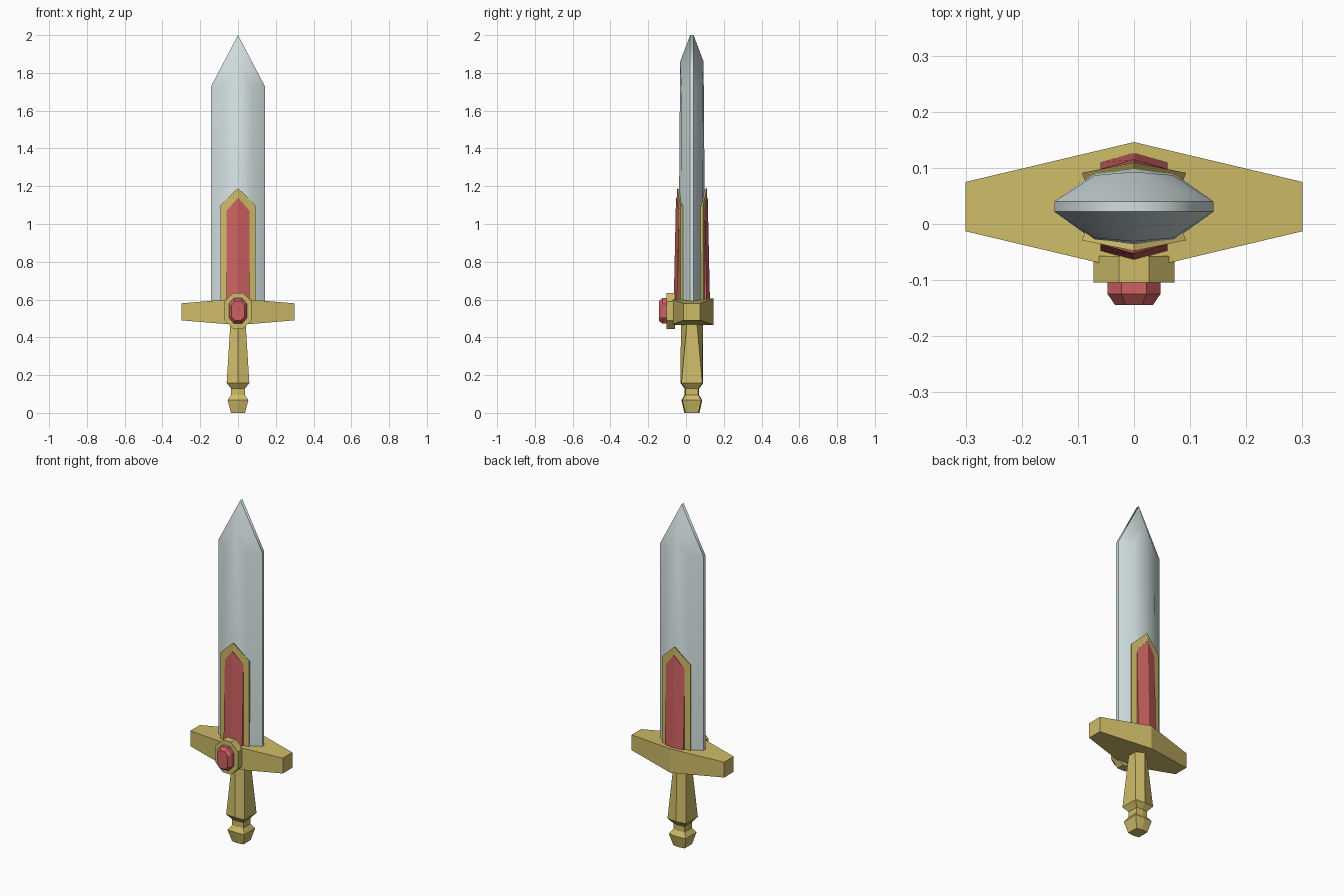
import bpy, bmesh, math

if "Cube" in bpy.data.objects:
    bpy.data.objects.remove(bpy.data.objects["Cube"])

CY = 0.031  # y of the sword's middle plane


def material(name, rgb):
    m = bpy.data.materials.new(name)
    m.diffuse_color = (*rgb, 1)
    m.use_nodes = True
    m.node_tree.nodes["Principled BSDF"].inputs["Base Color"].default_value = m.diffuse_color
    return m


gold = material("gold", (0.62, 0.50, 0.14))
red = material("red", (0.62, 0.12, 0.12))
steel = material("steel", (0.64, 0.73, 0.73))


def make(name, bm, mat, mirror=None):
    bmesh.ops.recalc_face_normals(bm, faces=bm.faces)
    me = bpy.data.meshes.new(name)
    bm.to_mesh(me)
    bm.free()
    ob = bpy.data.objects.new(name, me)
    bpy.context.collection.objects.link(ob)
    ob.location.y = CY
    me.materials.append(mat)
    if mirror:
        mod = ob.modifiers.new("mirror", 'MIRROR')
        mod.use_axis = mirror
        mod.merge_threshold = 0.0005
    return ob


def loft(name, rings, mat, mirror=None):
    """Skin equal-length rings; six-sided caps are folded along corners 2 and 5."""
    bm = bmesh.new()
    vs = [[bm.verts.new(p) for p in r] for r in rings]
    n = len(rings[0])
    for a, b in zip(vs, vs[1:]):
        for i in range(n):
            j = (i + 1) % n
            bm.faces.new((a[i], a[j], b[j], b[i]))
    for cap in (vs[0], vs[-1]):
        if n == 6:
            bm.faces.new((cap[5], cap[0], cap[1], cap[2]))
            bm.faces.new((cap[2], cap[3], cap[4], cap[5]))
        else:
            bm.faces.new(cap)
    return make(name, bm, mat, mirror)


def hexagon(x, y, ridge, z_side, z_mid):
    return [(x, -y, z_side), (x, y, z_side), (0, ridge, z_mid),
            (-x, y, z_side), (-x, -y, z_side), (0, -ridge, z_mid)]


# Blade: one quarter, mirrored across x and y
bm = bmesh.new()
V = bm.verts.new
rim, edge, mid, ridge = [
    (V((x, y, 0.58)), V((x, y2, z)))
    for x, y, y2, z in ((0.142, 0, 0, 1.73), (0.142, -0.009, -0.009, 1.73),
                        (0.07, -0.061, -0.056, 1.73), (0, -0.072, -0.062, 1.86))]
tip, tip_mid, base = V((0, -0.009, 2)), V((0, 0, 2)), V((0, 0, 0.58))
for a, b in ((rim, edge), (edge, mid), (mid, ridge)):
    bm.faces.new((a[0], b[0], b[1], a[1]))
bm.faces.new((edge[1], mid[1], ridge[1], tip))
bm.faces.new((rim[1], edge[1], tip, tip_mid))
bm.faces.new((base, ridge[0], mid[0], edge[0], rim[0]))
blade = make("blade", bm, steel, (True, True, False))
# make() orients the open quarter; ensure its front faces outwards
if sum(p.normal.y * p.area for p in blade.data.polygons) > 0:
    blade.data.flip_normals()
bpy.context.view_layer.objects.active = blade
blade.select_set(True)
bpy.ops.object.shade_smooth_by_angle(angle=math.radians(35))


# Ridged, pointed plates on both faces of the blade
def plate_ring(w, shoulder, apex, side_y, ridge_y, lean=0):
    return [(w, side_y, 0.58), (w, side_y + lean, shoulder), (0, ridge_y + lean, apex),
            (-w, side_y + lean, shoulder), (-w, side_y, 0.58), (0, ridge_y, 0.58)]


both = (False, True, False)
loft("gold_plate", [plate_ring(0.083, 1.09, 1.17, -0.036, -0.045),
                    plate_ring(0.093, 1.10, 1.19, -0.060, -0.079)], gold, both)
loft("red_inlay", [plate_ring(0.06, 1.07, 1.14, -0.055, -0.065),
                   plate_ring(0.06, 1.07, 1.14, -0.079, -0.096, 0.012)], red, both)

# Cross guard
loft("guard", [hexagon(0.3, 0.044, 0.115, 0.49, 0.465),
               hexagon(0.3, 0.044, 0.115, 0.58, 0.605)], gold)

# Grip and pommel as one stack of sections
loft("grip_and_pommel", [hexagon(x, y, r, z, z) for x, y, r, z in (
    (0.037, 0.034, 0.040, 0), (0.055, 0.050, 0.055, 0.068),
    (0.036, 0.033, 0.038, 0.095), (0.036, 0.033, 0.038, 0.128),
    (0.060, 0.055, 0.060, 0.158), (0.040, 0.026, 0.058, 0.48))], gold)


# Octagonal setting and gem on the front of the guard
def octagon(w, h, cx, cz, y):
    return [(x, y - CY, 0.54 + z) for x, z in (
        (w, -cz), (w, cz), (cx, h), (-cx, h), (-w, cz), (-w, -cz), (-cx, -h), (cx, -h))]


loft("gem_setting", [octagon(0.072, 0.095, 0.027, 0.05, -0.057),
                     octagon(0.072, 0.095, 0.027, 0.05, -0.104)], gold)
loft("gem", [octagon(0.047, 0.067, 0.022, 0.037, -0.10),
             octagon(0.047, 0.067, 0.022, 0.037, -0.125),
             octagon(0.034, 0.052, 0.015, 0.030, -0.144)], red)
